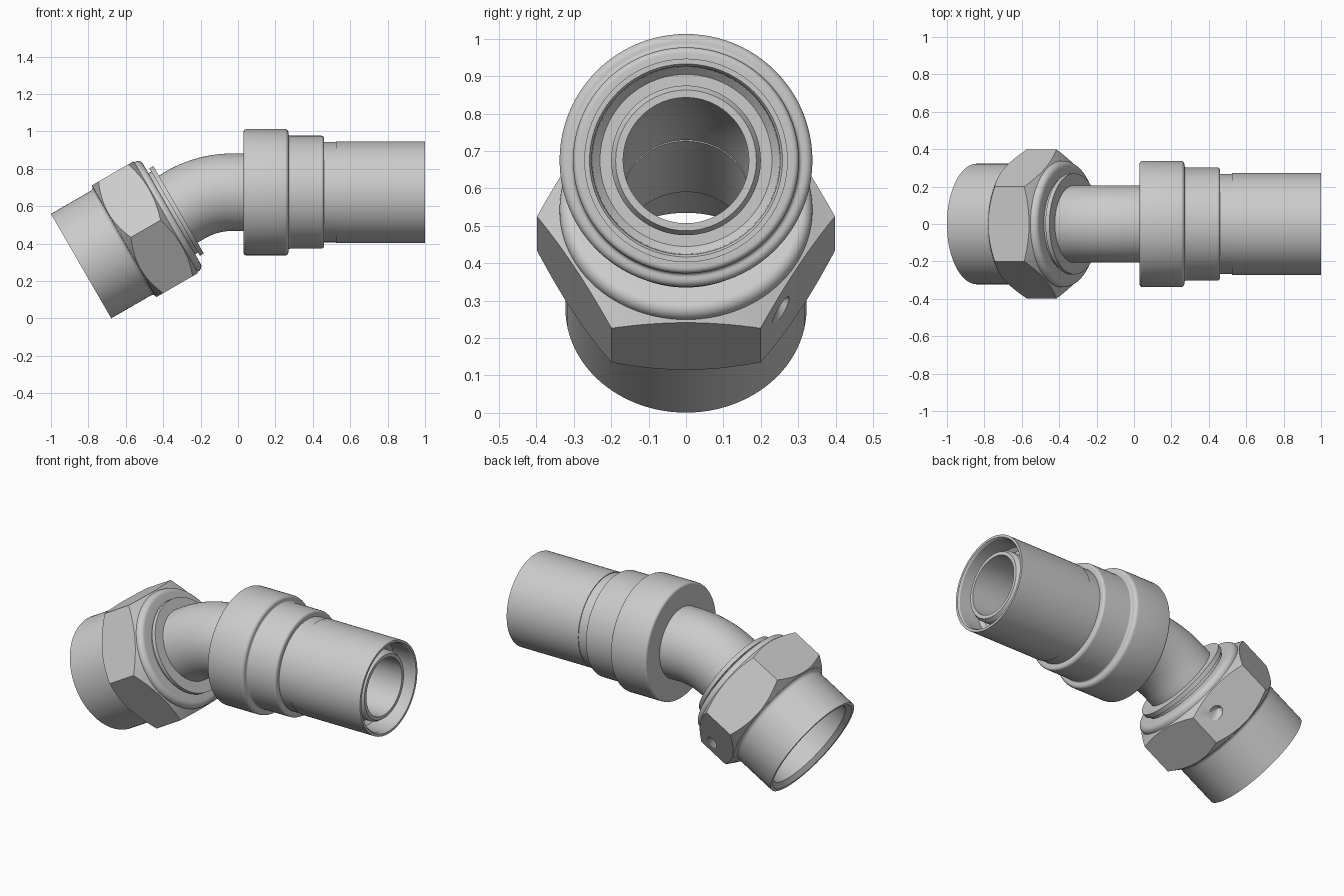
import bpy, bmesh, math
from mathutils import Vector, Matrix

cube = bpy.data.objects.get("Cube")
if cube:
    bpy.data.objects.remove(cube, do_unlink=True)

SEG = 96
TILT = math.radians(30)
AXIS_Z = 0.675                              # height of the straight axis
NUT_END = Vector((-0.839, 0, 0.28))         # centre of the open nut face

steel = bpy.data.materials.new("light_grey_steel")
steel.use_nodes = True
GREY = (0.6, 0.6, 0.6, 1)
steel.diffuse_color = GREY
steel.node_tree.nodes["Principled BSDF"].inputs["Base Color"].default_value = GREY


def frame(tilt):
    """Axis direction and the in-plane normal for a given tilt."""
    return (Vector((math.cos(tilt), 0, math.sin(tilt))),
            Vector((-math.sin(tilt), 0, math.cos(tilt))))


def finish(bm, name):
    bmesh.ops.recalc_face_normals(bm, faces=bm.faces)
    mesh = bpy.data.meshes.new(name)
    bm.to_mesh(mesh)
    bm.free()
    mesh.materials.append(steel)
    ob = bpy.data.objects.new(name, mesh)
    bpy.context.collection.objects.link(ob)
    return ob


def smooth(ob):
    bpy.ops.object.select_all(action='DESELECT')
    ob.select_set(True)
    bpy.context.view_layer.objects.active = ob
    bpy.ops.object.shade_smooth_by_angle(angle=math.radians(28))


def skin(name, stations):
    """Join rings given as (centre, tilt, radius) into a closed hollow body."""
    bm = bmesh.new()
    rings = []
    for centre, tilt, radius in stations:
        normal = frame(tilt)[1]
        ring = []
        for i in range(SEG):
            a = math.tau * i / SEG
            side = Vector((0, math.cos(a), 0)) + normal * math.sin(a)
            ring.append(bm.verts.new(centre + side * radius))
        rings.append(ring)
    for k, ring in enumerate(rings):
        after = rings[(k + 1) % len(rings)]
        for i in range(SEG):
            j = (i + 1) % SEG
            bm.faces.new((ring[i], ring[j], after[j], after[i]))
    ob = finish(bm, name)
    smooth(ob)
    return ob


def arc(t, r, rad, start, end, steps=6):
    """Rounded profile corner around (t, r), angles in degrees."""
    angles = [math.radians(start + (end - start) * i / steps) for i in range(steps + 1)]
    return [(t + rad * math.cos(a), r + rad * math.sin(a)) for a in angles]


def on_nut(t):
    return NUT_END + frame(TILT)[0] * t


def nut_lathe(name, profile):
    return skin(name, [(on_nut(t), TILT, r) for t, r in profile])


def boolean(ob, cutter, operation):
    mod = ob.modifiers.new(operation.lower(), 'BOOLEAN')
    mod.operation, mod.object, mod.solver = operation, cutter, 'EXACT'
    bpy.context.view_layer.objects.active = ob
    bpy.ops.object.modifier_apply(modifier=mod.name)
    bpy.data.objects.remove(cutter, do_unlink=True)


def cone(name, sides, r1, r2, depth, matrix):
    bm = bmesh.new()
    bmesh.ops.create_cone(bm, cap_ends=True, segments=sides, radius1=r1,
                          radius2=r2, depth=depth, matrix=matrix)
    ob = finish(bm, name)
    ob.hide_render = True
    return ob


# Stepped crimp sleeve with an open annular end
profile = [(0.03, 0.19)]
profile += arc(0.045, 0.323, 0.015, 180, 90)
profile += arc(0.25, 0.318, 0.02, 90, 0)
profile += arc(0.28, 0.312, 0.01, 180, 270)
profile += arc(0.445, 0.287, 0.015, 90, 0)
profile += [(0.46, 0.268), (0.525, 0.268), (0.525, 0.272), (1, 0.272), (1, 0.258),
            (0.99, 0.252), (0.87, 0.25), (0.85, 0.23), (0.85, 0.19)]
skin("crimp_sleeve", [(Vector((x, 0, AXIS_Z)), 0, r) for x, r in profile])

# Bent inner tube, hollow from end to end
BEND, BEND_X = 0.5, -0.03
path = [(Vector((x, 0, AXIS_Z)), 0) for x in (0.97, 0.95, 0.2, 0.03)]
for i in range(13):
    a = TILT * i / 12
    path.append((Vector((BEND_X - BEND * math.sin(a), 0,
                         AXIS_Z - BEND + BEND * math.cos(a))), a))
path.append((on_nut(0.4), TILT))
outer = [(c, a, 0.207) for c, a in path]
outer[0] = (*path[0], 0.188)
outer[1] = (*path[1], 0.2)
outer[2] = (*path[2], 0.2)
skin("bent_tube", outer + [(c, a, 0.168) for c, a in reversed(path)])

# Tube tail: conical seat inside the nut and flange behind it
nut_lathe("seat_and_flange", [(0.33, 0.168), (0.33, 0.2), (0.45, 0.275), (0.53, 0.275),
                              (0.54, 0.25), (0.578, 0.25), (0.578, 0.27),
                              (0.602, 0.27), (0.602, 0.168)])

# Round open end of the nut
nut_lathe("nut_skirt", [(0, 0.3225), (0.245, 0.3225)]
          + arc(0.245, 0.3425, 0.02, 270, 360)
          + [(0.28, 0.3425), (0.28, 0.28), (0.025, 0.28), (0, 0.305)])

# Chamfered hexagon: turned blank cut to six flats, with a drilled dimple
hexagon = nut_lathe("nut_hexagon", [(0.264, 0.29), (0.264, 0.34), (0.316, 0.41),
                                    (0.484, 0.41), (0.524, 0.338), (0.524, 0.29)])
axis, normal = frame(TILT)
side = Vector((0, 1, 0))


def placed(point, x, y, z):
    return Matrix.Translation(point) @ Matrix((x, y, z)).transposed().to_4x4()


CORNER = 0.345 / math.cos(math.pi / 6)
prism = cone("hexagon_cutter", 6, CORNER, CORNER, 0.6,
             placed(on_nut(0.4), normal, axis.cross(normal), axis))
boolean(hexagon, prism, 'INTERSECT')
flat = side * 0.5 - normal * math.cos(math.pi / 6)
spot = on_nut(0.42) + side * 0.27 - normal * 0.2425
drill = cone("dimple_cutter", 32, 0, 0.08, 0.1,
             placed(spot, axis, flat.cross(axis), flat))
boolean(hexagon, drill, 'DIFFERENCE')
smooth(hexagon)

# Rolled collar at the back of the nut
nut_lathe("nut_collar", [(0.51, 0.28), (0.51, 0.338)]
          + arc(0.53, 0.308, 0.03, 90, 0, 8) + [(0.56, 0.255), (0.53, 0.255)])
